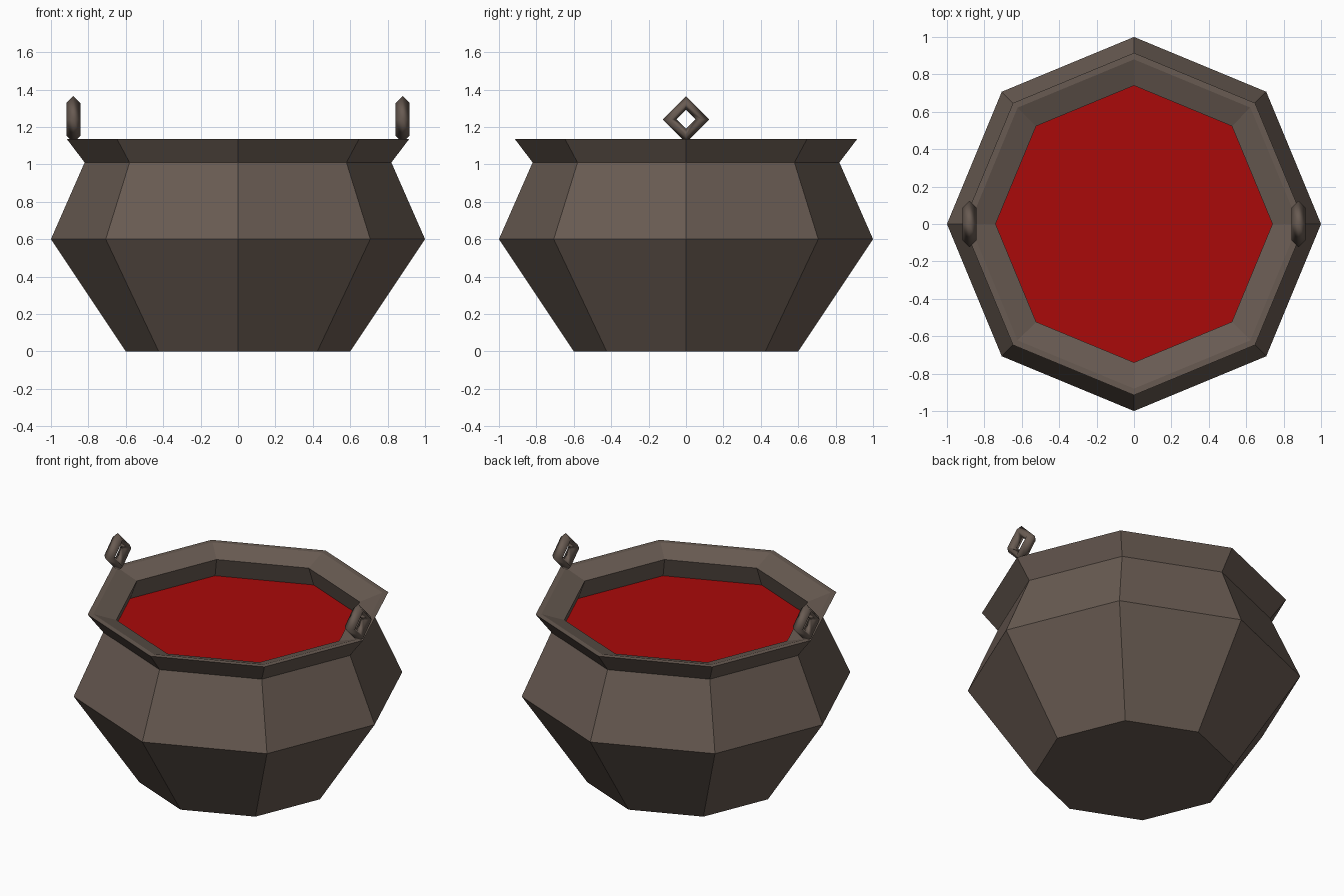
import bpy, bmesh
from math import cos, sin, pi

if "Cube" in bpy.data.objects:
    bpy.data.objects.remove(bpy.data.objects["Cube"])

SIDES = 8


def material(name, rgb):
    m = bpy.data.materials.new(name)
    m.diffuse_color = (*rgb, 1)
    m.use_nodes = True
    m.node_tree.nodes["Principled BSDF"].inputs["Base Color"].default_value = m.diffuse_color
    return m


def lathe(name, profile, mat, cap_first=True):
    """Spin (radius, z) points into an octagonal shell, capped at the first ring."""
    bm = bmesh.new()
    rings = [[bm.verts.new((r * cos(2 * pi * i / SIDES), r * sin(2 * pi * i / SIDES), z))
              for i in range(SIDES)] for r, z in profile]
    for a, b in zip(rings, rings[1:]):
        for i in range(SIDES):
            j = (i + 1) % SIDES
            bm.faces.new((a[i], a[j], b[j], b[i]))
    if cap_first:
        bm.faces.new(rings[0][::-1])
    else:
        bm.faces.new(rings[0])
    mesh = bpy.data.meshes.new(name)
    bm.to_mesh(mesh)
    bm.free()
    mesh.materials.append(mat)
    obj = bpy.data.objects.new(name, mesh)
    bpy.context.collection.objects.link(obj)
    return obj


iron = material("iron", (0.14, 0.105, 0.085))
red = material("red_liquid", (0.4, 0.003, 0.003))

# Pot: outside wall, flared rim, sloping lip and undercut inner neck
lathe("pot", [(0.60, 0), (1.0, 0.60), (0.82, 1.01), (0.915, 1.135),
              (0.88, 1.135), (0.74, 1.085), (0.79, 0.955)], iron)

# Liquid surface
lathe("liquid", [(0.79, 0.955)], red, cap_first=False)

# Diamond ring handles on both sides of the rim
for side, x in (("left", -0.88), ("right", 0.88)):
    bpy.ops.mesh.primitive_torus_add(major_segments=4, minor_segments=4,
                                     major_radius=0.088, minor_radius=0.037,
                                     location=(x, 0, 1.24), rotation=(0, pi / 2, 0))
    ring = bpy.context.object
    ring.name = side + "_handle"
    ring.data.materials.append(iron)
    bpy.ops.object.shade_smooth()
